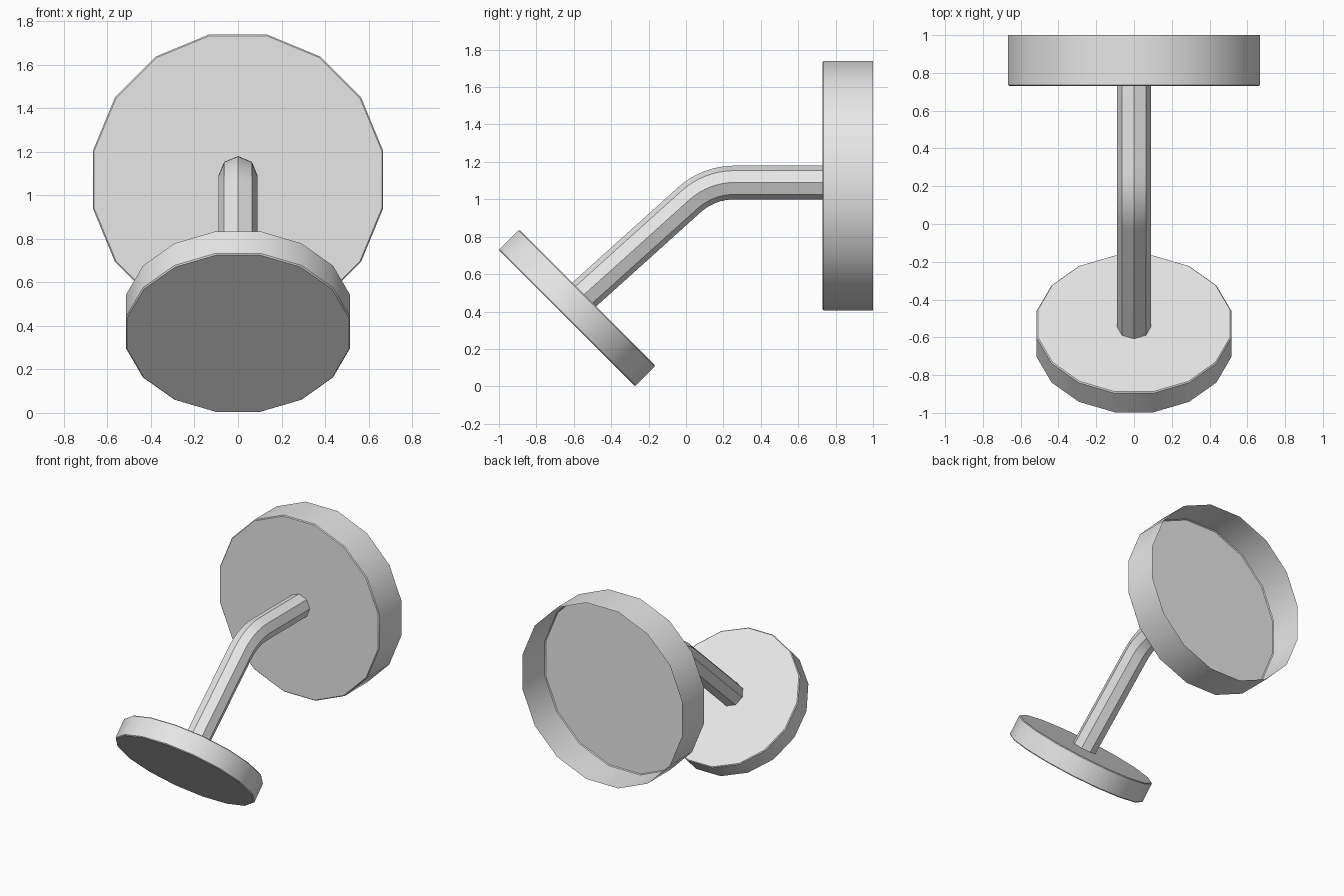
import bpy, bmesh, math
from mathutils import Vector

if "Cube" in bpy.data.objects:
    bpy.data.objects.remove(bpy.data.objects["Cube"])

grey = bpy.data.materials.new("light grey")
grey.diffuse_color = (0.8, 0.8, 0.8, 1)
grey.use_nodes = True
grey.node_tree.nodes["Principled BSDF"].inputs["Base Color"].default_value = grey.diffuse_color


def ring(bm, centre, axis, radius, sides, offset):
    """Polygon ring around an axis lying in the YZ plane."""
    u = Vector((1, 0, 0))
    v = axis.normalized().cross(u)
    return [bm.verts.new(centre + radius * (math.cos(a) * u + math.sin(a) * v))
            for a in ((i + offset) * 2 * math.pi / sides for i in range(sides))]


def skin(name, stations, sides, offset, cap_start, cap_end):
    """Join rings given as (centre, axis, radius) into one surface."""
    bm = bmesh.new()
    rings = [ring(bm, c, ax, r, sides, offset) for c, ax, r in stations]
    for a, b in zip(rings, rings[1:]):
        for i in range(sides):
            j = (i + 1) % sides
            bm.faces.new((a[i], a[j], b[j], b[i]))
    if cap_start:
        bm.faces.new(rings[0][::-1])
    if cap_end:
        bm.faces.new(rings[-1])
    mesh = bpy.data.meshes.new(name)
    bm.to_mesh(mesh)
    bm.free()
    mesh.materials.append(grey)
    ob = bpy.data.objects.new(name, mesh)
    bpy.context.collection.objects.link(ob)
    bpy.ops.object.select_all(action='DESELECT')
    ob.select_set(True)
    bpy.context.view_layer.objects.active = ob
    bpy.ops.object.shade_smooth_by_angle(angle=math.radians(30))
    return ob


BEVEL = 0.006

# Wall plate: shallow cup, closed at the front and open at the back
back = Vector((0, 1, 0))
front = Vector((0, 0.73, 1.072))
skin("wall_plate", [(front, back, 0.68 - BEVEL),
                    (front + BEVEL * back, back, 0.68),
                    (front + 0.27 * back, back, 0.68)], 16, 0.5, True, False)

# Tilted end disc: solid, with small chamfers on both rims
tilt = Vector((0, 1, 1)).normalized()
base = Vector((0, -0.637, 0.365))
T = 0.155
skin("end_disc", [(base, tilt, 0.525 - BEVEL),
                  (base + BEVEL * tilt, tilt, 0.525),
                  (base + (T - BEVEL) * tilt, tilt, 0.525),
                  (base + T * tilt, tilt, 0.525 - BEVEL)], 16, 0.5, True, True)

# Bent arm: octagonal bar, straight out of the plate and then sloping down
BEND, ANGLE, START_Y, TOP_Z = 0.362, math.radians(42), 0.26, 1.09
path = [(Vector((0, 0.73, TOP_Z)), Vector((0, -1, 0)), 0.09)]
for i in range(9):
    a = ANGLE * i / 8
    path.append((Vector((0, START_Y - BEND * math.sin(a), TOP_Z - BEND * (1 - math.cos(a)))),
                 Vector((0, -math.cos(a), -math.sin(a))), 0.09))
end, slope, r = path[-1]
path.append((end + slope * 0.80, slope, r))
skin("arm", path, 8, 0, False, True)
